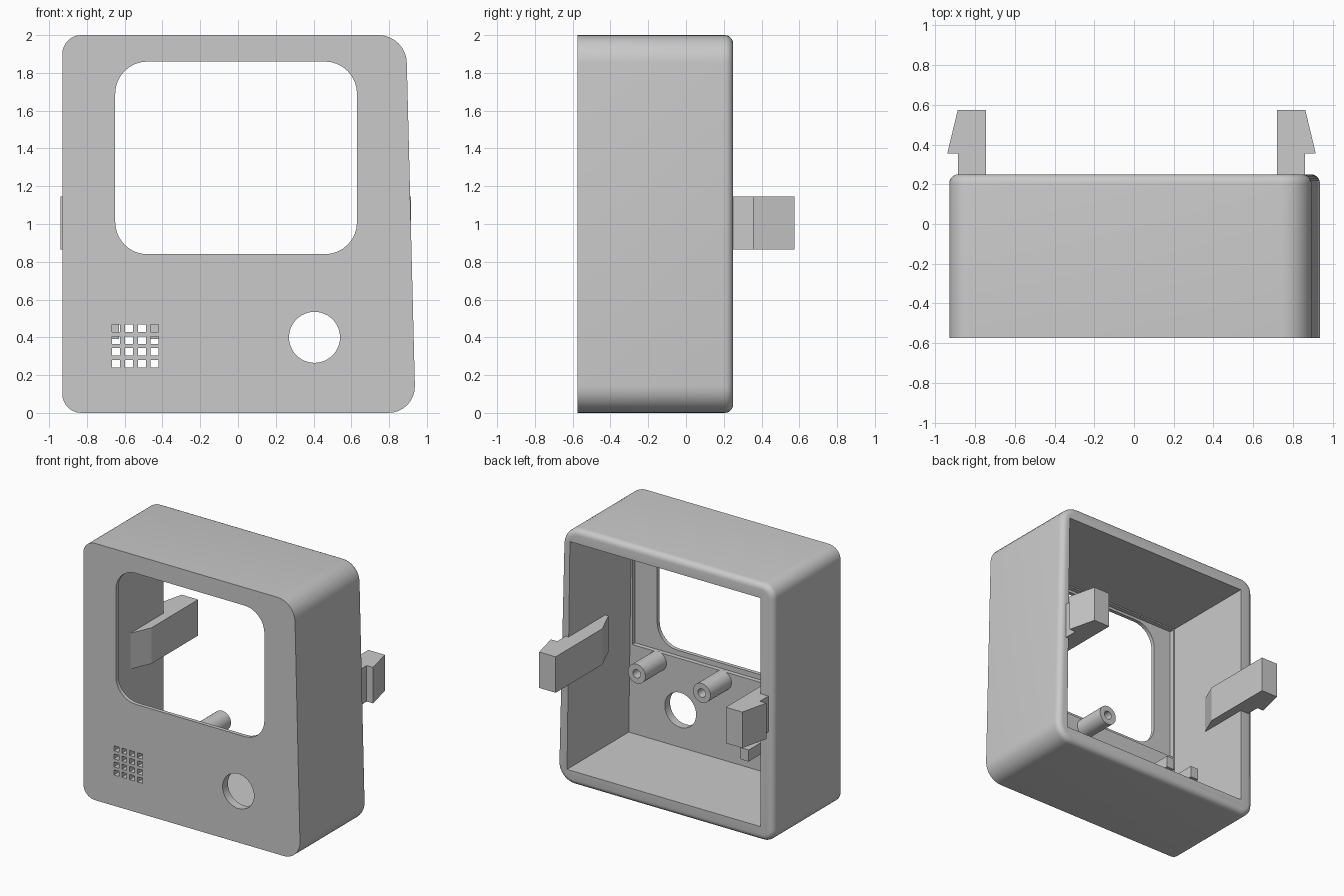
import bpy, bmesh, math
from mathutils import Vector

cube = bpy.data.objects.get("Cube")
if cube:
    bpy.data.objects.remove(cube, do_unlink=True)

grey = bpy.data.materials.new("plain_grey")
grey.use_nodes = True
grey.diffuse_color = (0.59, 0.59, 0.59, 1)
grey.node_tree.nodes["Principled BSDF"].inputs["Base Color"].default_value = grey.diffuse_color


def make_object(name, bm):
    bmesh.ops.recalc_face_normals(bm, faces=bm.faces)
    mesh = bpy.data.meshes.new(name)
    bm.to_mesh(mesh)
    bm.free()
    mesh.materials.append(grey)
    obj = bpy.data.objects.new(name, mesh)
    bpy.context.collection.objects.link(obj)
    return obj


def rounded(corners, steps=8):
    """Closed outline from (x, z, radius) corners with rounded tips."""
    points = []
    for i, (x, z, r) in enumerate(corners):
        p = Vector((x, z))
        if r == 0:
            points.append(p)
            continue
        a = (Vector(corners[i - 1][:2]) - p).normalized()
        b = (Vector(corners[(i + 1) % len(corners)][:2]) - p).normalized()
        half = a.angle(b) / 2
        centre = p + (a + b).normalized() * r / math.sin(half)
        start = (p + a * r / math.tan(half) - centre).normalized()
        end = (p + b * r / math.tan(half) - centre).normalized()
        for k in range(steps + 1):
            points.append(centre + start.slerp(end, k / steps) * r)
    return points


def rect(x0, x1, z0, z1, r=0):
    return [(x0, z0, r), (x1, z0, r), (x1, z1, r), (x0, z1, r)]


def circle(x, z, r, n=32):
    return [Vector((x + r * math.cos(math.tau * k / n), z + r * math.sin(math.tau * k / n)))
            for k in range(n)]


def loft(bm, sections):
    """Skin matching outlines placed at successive depths, capped at both ends."""
    rings = [[bm.verts.new((p[0], y, p[1])) for p in outline] for outline, y in sections]
    for a, b in zip(rings, rings[1:]):
        for i in range(len(a)):
            j = (i + 1) % len(a)
            bm.faces.new((a[i], a[j], b[j], b[i]))
    bm.faces.new(rings[0])
    bm.faces.new(rings[-1])


def solid(name, sections):
    bm = bmesh.new()
    loft(bm, sections)
    return make_object(name, bm)


def prism(name, outline, y0, y1):
    return solid(name, [(outline, y0), (outline, y1)])


def cut(target, cutter):
    mod = target.modifiers.new("cut", 'BOOLEAN')
    mod.operation = 'DIFFERENCE'
    mod.solver = 'EXACT'
    mod.object = cutter
    bpy.context.view_layer.objects.active = target
    bpy.ops.object.modifier_apply(modifier=mod.name)
    bpy.data.objects.remove(cutter, do_unlink=True)


def smooth(obj):
    bpy.ops.object.select_all(action='DESELECT')
    obj.select_set(True)
    bpy.context.view_layer.objects.active = obj
    bpy.ops.object.shade_smooth_by_angle(angle=math.radians(35))


FRONT, BACK, FLOOR = -0.575, 0.25, -0.51


# Housing: slanted on its left side, with a rounded back rim
def housing_outline(d):
    return rounded([(-0.93 + d, d, 0.1 - d), (0.94 - d, d, 0.14 - d),
                    (0.89 - d, 2 - d, 0.15 - d), (-0.93 + d, 2 - d, 0.1 - d)])


R = 0.045
rim = [(housing_outline(R * (1 - math.cos(t))), BACK - R + R * math.sin(t))
       for t in (math.pi / 2 * k / 5 for k in range(6))]
housing = solid("housing", [(housing_outline(0), FRONT)] + rim)

# Open back cavity and the display recess inside the front wall
cut(housing, prism("cavity", rounded([(-0.815, 0.11, 0), (0.85, 0.11, 0),
                                      (0.825, 1.89, 0), (-0.815, 1.89, 0)]), FLOOR, 0.4))
cut(housing, prism("recess", rounded(rect(-0.805, 0.82, 0.8, 1.88)), FLOOR - 0.035, FLOOR + 0.1))

# Display window and round button hole
cut(housing, prism("window", rounded(rect(-0.65, 0.63, 0.84, 1.86, 0.17)), -0.7, -0.4))
cut(housing, prism("button_hole", circle(0.405, 0.4, 0.135, 48), -0.7, -0.4))

# Speaker grille: four by four square holes
bm = bmesh.new()
for col in range(4):
    for row in range(4):
        x, z = -0.645 + 0.068 * col, 0.26 + 0.0625 * row
        loft(bm, [(rounded(rect(x - 0.021, x + 0.021, z - 0.02, z + 0.02)), y)
                  for y in (-0.7, -0.4)])
cut(housing, make_object("grille_cutter", bm))
smooth(housing)

# Screw posts with blind pilot holes
for name, x in (("left_screw_post", 0.6), ("middle_screw_post", 0.04)):
    post = prism(name, circle(x, 0.73, 0.075), FLOOR - 0.01, -0.25)
    cut(post, prism("pilot_hole", circle(x, 0.73, 0.033, 24), -0.4, 0))
    smooth(post)

# Speaker holder blocks behind the upper grille corners
for name, x in (("inner_speaker_block", -0.435), ("outer_speaker_block", -0.665)):
    prism(name, rounded(rect(x - 0.035, x + 0.035, 0.39, 0.48)), FLOOR - 0.01, -0.1)

# Snap clips: barbed arms that taper into the side walls
clip_profile = [(0.733, 0.575), (0.875, 0.575), (0.928, 0.355), (0.873, 0.355),
                (0.873, -0.2), (0.82, -0.2), (0.733, 0.0)]
for name, side in (("left_clip", 1), ("right_clip", -1)):
    bm = bmesh.new()
    low, high = [[bm.verts.new((side * x - 0.0125, y, z)) for x, y in clip_profile]
                 for z in (0.865, 1.145)]
    bm.faces.new(low)
    bm.faces.new(high)
    for i in range(len(low)):
        j = (i + 1) % len(low)
        bm.faces.new((low[i], low[j], high[j], high[i]))
    make_object(name, bm)
